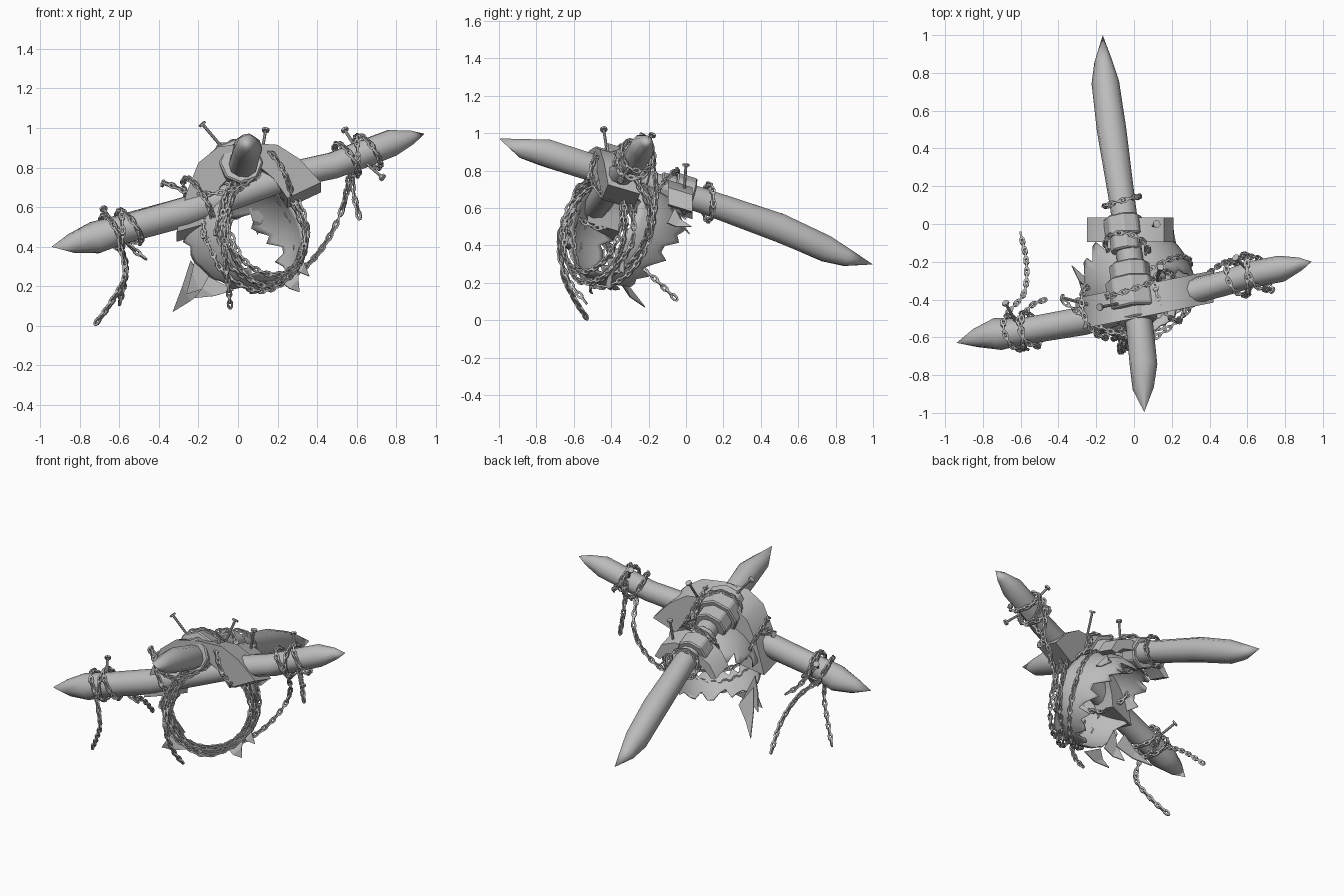
import bpy, bmesh, math, random
from mathutils import Vector, Matrix

random.seed(4)
if bpy.data.objects.get("Cube"):
    bpy.data.objects.remove(bpy.data.objects["Cube"])

grey = bpy.data.materials.new("plain_grey")
grey.use_nodes = True
grey.diffuse_color = (0.5, 0.5, 0.5, 1)
grey.node_tree.nodes["Principled BSDF"].inputs["Base Color"].default_value = (0.5, 0.5, 0.5, 1)


def finish(bm, name, smooth=None, thickness=0):
    bmesh.ops.recalc_face_normals(bm, faces=bm.faces)
    mesh = bpy.data.meshes.new(name)
    bm.to_mesh(mesh)
    bm.free()
    mesh.materials.append(grey)
    ob = bpy.data.objects.new(name, mesh)
    bpy.context.collection.objects.link(ob)
    if thickness:
        mod = ob.modifiers.new("thickness", 'SOLIDIFY')
        mod.thickness, mod.offset = thickness, 0
    if smooth:
        bpy.ops.object.select_all(action='DESELECT')
        ob.select_set(True)
        bpy.context.view_layer.objects.active = ob
        bpy.ops.object.shade_smooth_by_angle(angle=math.radians(smooth))


def frame(direction):
    d = direction.normalized()
    side = d.cross(Vector((0, 0, 1)))
    if side.length < 0.05:
        side = d.cross(Vector((0, 1, 0)))
    side.normalize()
    return d, side, side.cross(d)


def spline(points, steps=12):
    p = [Vector(q) for q in points]
    p = [2 * p[0] - p[1]] + p + [2 * p[-1] - p[-2]]
    out = []
    for a, b, c, d in zip(p, p[1:], p[2:], p[3:]):
        for i in range(steps):
            t = i / steps
            out.append(0.5 * (2*b + (c-a)*t + (2*a-5*b+4*c-d)*t*t + (3*b-a-3*c+d)*t**3))
    return out + [p[-2]]


def stake(name, sections, sides=10):
    # Hewn pole that closes to a point at both ends
    bm = bmesh.new()
    d, s, u = frame(Vector(sections[-1][:3]) - Vector(sections[0][:3]))
    rings = []
    for x, y, z, r in sections:
        ring = []
        for k in range(sides):
            a = math.tau * k / sides
            rr = r * random.uniform(0.95, 1.06)
            ring.append(bm.verts.new(Vector((x, y, z)) + (s*math.cos(a) + u*math.sin(a)) * rr))
        rings.append(ring)
    for r0, r1 in zip(rings, rings[1:]):
        for k in range(sides):
            j = (k + 1) % sides
            bm.faces.new((r0[k], r0[j], r1[j], r1[k]))
    bmesh.ops.remove_doubles(bm, verts=bm.verts, dist=0.004)
    finish(bm, name, 45)


def chain(name, points, closed=False, pitch=0.036):
    # Alternating stadium-shaped links along a path
    path = spline(list(points) + ([points[0]] if closed else []))
    bm = bmesh.new()
    travelled, target, n = 0, 0, 0
    for a, b in zip(path, path[1:]):
        seg = (b - a).length
        while seg > 0 and target <= travelled + seg:
            pos = a.lerp(b, (target - travelled) / seg)
            d, s, u = frame(b - a)
            if n % 2:
                s, u = u, -s
            add_link(bm, pos, d, s, u)
            n, target = n + 1, target + pitch
        travelled += seg
    finish(bm, name)


def add_link(bm, pos, d, s, u, sides=8, wire=0.0055):
    rings = []
    for k in range(sides):
        a = math.tau * (k + 0.5) / sides
        out = d * math.cos(a) + s * math.sin(a)
        mid = pos + d * math.cos(a) * 0.025 + s * math.sin(a) * 0.011
        rings.append([bm.verts.new(mid + v * wire) for v in (out + u, u - out, -out - u, out - u)])
    for k in range(sides):
        r0, r1 = rings[k], rings[(k + 1) % sides]
        for i in range(4):
            j = (i + 1) % 4
            bm.faces.new((r0[i], r0[j], r1[j], r1[i]))


def loop(name, centre, axis, radius, tilt=0.0):
    d, s, u = frame(Vector(axis))
    pts = []
    for k in range(8):
        a = math.tau * k / 8
        pts.append(Vector(centre) + (s*math.cos(a) + u*math.sin(a)) * radius + d * tilt * math.cos(a + 1))
    chain(name, pts, True)


def rod(bm, a, b, r, sides=8):
    a, b = Vector(a), Vector(b)
    m = Matrix.Translation((a + b) / 2) @ (b - a).to_track_quat('Z', 'Y').to_matrix().to_4x4()
    bmesh.ops.create_cone(bm, cap_ends=True, segments=sides, radius1=r, radius2=r, depth=(b-a).length, matrix=m)


def nail(name, head, tip):
    head, tip = Vector(head), Vector(tip)
    d = (tip - head).normalized()
    bm = bmesh.new()
    rod(bm, head, tip + d * 0.03, 0.008)
    rod(bm, head - d * 0.006, head + d * 0.006, 0.02)
    finish(bm, name, 40)


def arch(name, outline, y0, slope, half, lean):
    # Curved saddle: outline across the stake, pushed through in depth
    bm = bmesh.new()
    sides = []
    for e in (-1, 1):
        sides.append([bm.verts.new((x, y0 + slope * x + e * half, z - e * lean)) for x, z in outline])
    n = len(outline)
    for i in range(n):
        j = (i + 1) % n
        bm.faces.new((sides[0][i], sides[0][j], sides[1][j], sides[1][i]))
    for row in sides:
        for i in range(n // 2 - 1):
            bm.faces.new((row[i], row[i+1], row[n-2-i], row[n-1-i]))
    finish(bm, name, 35)


# Crossed stakes
long_sections = [(.055, -.995, .97, .002), (.05, -.87, .92, .055), (.05, -.75, .895, .075),
                 (.03, -.55, .83, .073), (-.02, -.2, .73, .07), (-.06, .1, .635, .07),
                 (-.12, .5, .495, .08), (-.15, .75, .385, .073), (-.16, .86, .335, .048), (-.165, 1, .3, .002)]
cross_sections = [(-.94, -.63, .4, .002), (-.84, -.605, .415, .05), (-.72, -.585, .445, .086), (-.6, -.57, .485, .073),
                  (-.27, -.51, .575, .075), (.3, -.36, .77, .068), (.48, -.31, .81, .066),
                  (.62, -.27, .865, .07), (.78, -.235, .925, .068), (.88, -.21, .955, .035), (.94, -.2, .97, .002)]
stake("long_stake", long_sections)
stake("cross_stake", cross_sections)
long_axis = Vector((-.11, 1, -.31)).normalized()
cross_axis = Vector((.94, .21, .29)).normalized()

# Curved saddles over the crossing and behind it
front_outline = [(-.31, .45), (-.26, .65), (-.2, .8), (-.1, .88), (.05, .9), (.2, .89), (.31, .82), (.42, .7),
                 (.25, .62), (.18, .72), (.12, .77), (.05, .77), (-.03, .74), (-.09, .68), (-.12, .58), (-.13, .5)]
arch("front_saddle", front_outline, -.415, .2, .085, .025)
rear_outline = [(-.25, .57), (-.2, .65), (-.08, .72), (.06, .73), (.16, .69), (.21, .6),
                (.17, .59), (.12, .64), (.04, .66), (-.07, .66), (-.16, .61), (-.21, .56)]
arch("rear_saddle", rear_outline, -.03, 0, .065, .02)

# Faceted collars clamped on the long stake
for name, c, r, w in [("front_collar", (-.01, -.38, .795), .137, .085), ("front_collar_rim", (.01, -.46, .81), .112, .06),
                      ("middle_collar", (-.02, -.27, .755), .11, .06),
                      ("rear_collar", (-.055, -.02, .675), .105, .055), ("rear_collar_rim", (-.045, -.1, .7), .085, .05)]:
    bm = bmesh.new()
    rod(bm, Vector(c) - long_axis * w, Vector(c) + long_axis * w, r, 8)
    bmesh.ops.bevel(bm, geom=bm.edges[:], offset=.008, segments=1, affect='EDGES')
    finish(bm, name)

# Torn shell: a rounded barrel turned to its left and tipped up, ragged at both mouths
pose = (Matrix.Translation((.025, -.33, .45)) @ Matrix.Rotation(math.radians(35), 4, 'Z')
        @ Matrix.Rotation(math.radians(-12), 4, 'X'))
bm = bmesh.new()
columns, rows = 48, 9
grid = []
for k in range(columns):
    a = math.tau * k / columns
    front = -.2 + .1 * max(0, math.cos(a - .9)) ** 2 + random.uniform(0, .05) * (k % 2)
    back = .15 + .15 * math.sin(a + .15) - random.uniform(0, .09) * (k % 3 > 0)
    column = []
    for i in range(rows):
        y = front + (back - front) * i / (rows - 1)
        r = .293 * math.sqrt(1 - ((y - .02) / .36) ** 2)
        column.append(bm.verts.new(pose @ Vector((r * math.cos(a), y, r * math.sin(a)))))
    grid.append(column)
for k in range(columns):
    for i in range(rows - 1):
        n = grid[(k + 1) % columns]
        bm.faces.new((grid[k][i], n[i], n[i+1], grid[k][i+1]))
finish(bm, "torn_shell", 40, .008)

# Torn flaps around the shell: two root points and a curling tip
flaps = [((-.21, -.44, .38), (-.13, -.44, .22), (-.26, -.4, .16)), ((-.24, -.38, .33), (-.15, -.35, .2), (-.33, -.22, .07)),
         ((-.15, -.5, .25), (-.02, -.5, .18), (-.22, -.5, .14)), ((.22, -.42, .22), (.3, -.36, .32), (.31, -.4, .17)),
         ((.28, -.35, .3), (.31, -.3, .4), (.36, -.33, .25)),
         ((.22, -.1, .52), (.16, -.06, .6), (.2, .03, .5)), ((.05, -.06, .62), (.14, -.08, .6), (.1, .02, .46))]
bm = bmesh.new()
for a, b, c in flaps:
    a, b, c = Vector(a), Vector(b), Vector(c)
    bulge = Vector((0, -.015, -.01))
    v = [bm.verts.new(p) for p in (a, b, b.lerp(c, .5) + bulge, c, a.lerp(c, .45) + bulge)]
    bm.faces.new((v[0], v[1], v[2], v[4]))
    bm.faces.new((v[4], v[2], v[3]))
finish(bm, "torn_flaps", None, .006)

# Chain loops wound on the stakes, saddles and shell mouth
for i, (x, y, z, t) in enumerate([(-.64, -.575, .475, .02), (-.59, -.565, .49, -.03), (-.55, -.56, .5, .03),
                                  (.55, -.29, .84, .03), (.6, -.275, .86, -.03), (.66, -.26, .88, .03)]):
    loop("cross_stake_chain_%d" % i, (x, y, z), cross_axis, .093, t)
for i, (x, y, z, r, t) in enumerate([(-.065, .12, .63, .095, .03), (-.04, -.12, .71, .11, -.05),
                                     (-.01, -.34, .775, .145, .06)]):
    loop("long_stake_chain_%d" % i, (x, y, z), long_axis, r, t)
loop("left_saddle_chain", (-.2, -.47, .62), cross_axis, .14, .03)
loop("right_saddle_chain", (.19, -.38, .77), cross_axis, .14, .03)
mouth_axis = pose.to_3x3() @ Vector((0, -1, 0))
for i, (y, r, t) in enumerate([(-.21, .245, .02), (-.17, .268, -.03), (-.06, .3, .04)]):
    loop("shell_chain_%d" % i, pose @ Vector((0, y, 0)), mouth_axis, r, t)

# Hanging and draped chains
drapes = {
    "right_tail_chain": [(-.66, -.46, .45), (-.58, -.36, .36), (-.57, -.2, .25), (-.6, -.05, .11)],
    "right_drop_chain": [(-.6, -.65, .42), (-.57, -.66, .26), (-.64, -.6, .12), (-.72, -.53, .01)],
    "right_short_chain": [(-.6, -.5, .5), (-.54, -.43, .4), (-.47, -.4, .34)],
    "left_drop_chain": [(.57, -.18, .88), (.58, -.16, .7), (.61, -.17, .56)],
    "left_long_chain": [(.57, -.3, .8), (.53, -.2, .6), (.45, -.22, .43), (.33, -.32, .29), (.15, -.5, .2)],
    "front_drop_chain": [(0, -.47, .78), (-.07, -.62, .62), (-.07, -.68, .4), (-.05, -.63, .22), (-.04, -.54, .1)],
    "front_swag_chain": [(0, -.5, .75), (-.06, -.66, .5), (.02, -.62, .28), (.15, -.54, .2), (.28, -.4, .27),
                         (.34, -.28, .45), (.22, -.33, .75)],
    "brow_chain": [(-.36, -.42, .72), (-.22, -.52, .67), (-.06, -.58, .68), (.1, -.5, .76)]}
for name, points in drapes.items():
    chain(name, points)

# Nails
nails = [((-.18, -.44, 1.02), (-.07, -.42, .89)), ((.14, -.23, .99), (.12, -.3, .87)), ((-.38, -.39, .72), (-.23, -.43, .67)),
         ((-.68, -.42, .59), (-.63, -.51, .52)), ((.54, -.18, .99), (.59, -.23, .91)), ((.73, -.35, .75), (.65, -.3, .82)),
         ((.12, 0, .83), (.1, -.01, .69))]
for i, (head, tip) in enumerate(nails):
    nail("nail_%d" % i, head, tip)
